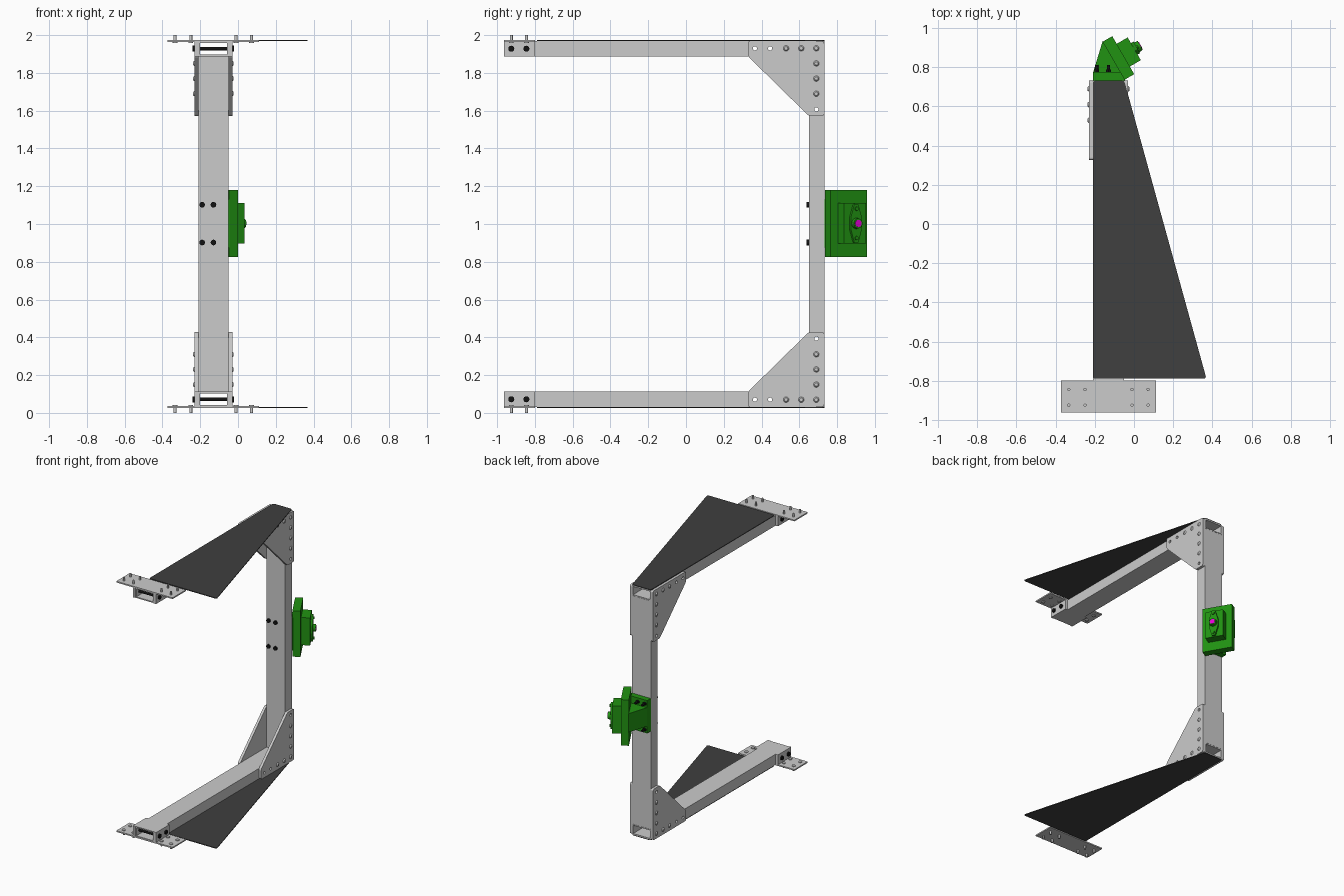
import bpy, bmesh
from mathutils import Vector, Matrix

if "Cube" in bpy.data.objects:
    bpy.data.objects.remove(bpy.data.objects["Cube"])


def material(name, rgb):
    m = bpy.data.materials.new(name)
    m.diffuse_color = (*rgb, 1)
    m.use_nodes = True
    m.node_tree.nodes["Principled BSDF"].inputs["Base Color"].default_value = m.diffuse_color
    return m


DARK = material("dark_sheet", (0.05, 0.05, 0.05))
BLACK = material("black_bolt", (0.006, 0.006, 0.006))
GREEN = material("green_paint", (0.015, 0.29, 0.006))
PINK = material("magenta", (0.8, 0.0, 0.7))


def finish(name, bm, mat=None):
    bmesh.ops.recalc_face_normals(bm, faces=bm.faces)
    me = bpy.data.meshes.new(name)
    bm.to_mesh(me)
    bm.free()
    ob = bpy.data.objects.new(name, me)
    bpy.context.collection.objects.link(ob)
    if mat:
        me.materials.append(mat)
    return ob


def prism(name, pts, lo, hi, axis="z", mat=None, rnd=0, M=None):
    """Extrude a 2D outline along an axis, optionally rounding its corners."""
    bm = bmesh.new()
    put = (lambda p, h: (h, *p)) if axis == "x" else (lambda p, h: (*p, h))
    a = [bm.verts.new(put(p, lo)) for p in pts]
    b = [bm.verts.new(put(p, hi)) for p in pts]
    bm.faces.new(a)
    bm.faces.new(b)
    n = len(pts)
    for i in range(n):
        bm.faces.new((a[i], a[(i + 1) % n], b[(i + 1) % n], b[i]))
    if rnd:
        edges = [bm.edges.get((u, v)) for u, v in zip(a, b)]
        bmesh.ops.bevel(bm, geom=edges, offset=rnd, segments=4, profile=0.5, affect="EDGES")
    if M:
        bm.transform(M)
    return finish(name, bm, mat)


def box(name, x0, x1, y0, y1, z0, z1, mat=None, M=None):
    z0, z1 = sorted((z0, z1))
    return prism(name, [(x0, y0), (x1, y0), (x1, y1), (x0, y1)], z0, z1, mat=mat, M=M)


def add_cyl(bm, p, q, r, sides=16, r2=None):
    p, q = Vector(p), Vector(q)
    rot = (q - p).to_track_quat("Z", "Y").to_matrix().to_4x4()
    bmesh.ops.create_cone(bm, cap_ends=True, segments=sides, radius1=r,
                          radius2=r if r2 is None else r2, depth=(q - p).length,
                          matrix=Matrix.Translation((p + q) / 2) @ rot)


def tube(name, x0, x1, y0, y1, z0, z1, axis):
    """Open-ended hollow rectangular tube."""
    ob = box(name, x0, x1, y0, y1, z0, z1)
    bm = bmesh.new()
    bm.from_mesh(ob.data)
    ends = [f for f in bm.faces if abs(f.normal[axis]) > 0.9]
    bmesh.ops.delete(bm, geom=ends, context="FACES_ONLY")
    bm.to_mesh(ob.data)
    bm.free()
    mod = ob.modifiers.new("wall", "SOLIDIFY")
    mod.thickness, mod.offset = 0.012, -1
    return ob


XL, XR, T = -0.21, -0.05, 0.02
drilled = []
cut = bmesh.new()
rivets, rods, studs = bmesh.new(), bmesh.new(), bmesh.new()

# upright tube
drilled.append(tube("upright_tube", XL, XR, 0.65, 0.732, 0.113, 1.887, 2))

# upper and lower halves, mirrored about z = 1
for s, tag in ((1, "upper"), (-1, "lower")):
    Z = lambda h: 1 + s * h
    zb = sorted((Z(0.888), Z(0.968)))
    drilled.append(tube(tag + "_arm", XL, XR, -0.96, 0.732, *zb, 1))
    # tapered cover sheet
    prism(tag + "_cover_sheet", [(XL, -0.79), (0.37, -0.79), (XR, 0.732), (XL, 0.732)],
          *sorted((Z(0.968), Z(0.974))), mat=DARK, rnd=0.014)
    # corner gussets on both faces
    for x, side in ((XL - T, "left"), (XR, "right")):
        out = [(0.732, Z(0.968)), (0.328, Z(0.968)), (0.328, Z(0.888)),
               (0.65, Z(0.572)), (0.732, Z(0.572))]
        drilled.append(prism(f"{tag}_{side}_gusset", out, x, x + T, "x", rnd=0.012))
        # end bracket cheeks
        prism(f"{tag}_{side}_bracket_cheek",
              [(-0.963, zb[0]), (-0.80, zb[0]), (-0.80, zb[1]), (-0.963, zb[1])], x, x + T, "x")
    # end mounting plate
    box(tag + "_mount_plate", -0.372, 0.112, -0.963, -0.80, Z(0.964), Z(0.974))
    # open holes and rivets in the gussets
    for y, h in ((0.365, 0.93), (0.445, 0.93), (0.69, 0.607)):
        add_cyl(cut, (-0.3, y, Z(h)), (0.05, y, Z(h)), 0.011)
    for y, h in ((0.53, 0.93), (0.61, 0.93), (0.69, 0.93), (0.69, 0.85), (0.69, 0.77), (0.69, 0.69)):
        for x, d in ((XL - T, -1), (XR + T, 1)):
            add_cyl(rivets, (x, y, Z(h)), (x + d * 0.007, y, Z(h)), 0.015, 16, 0.009)
    # bracket cross bolts and mounting studs
    for y in (-0.925, -0.845):
        add_cyl(rods, (XL - T - 0.006, y, Z(0.928)), (XR + T + 0.006, y, Z(0.928)), 0.009)
        for x, d in ((XL - T, -1), (XR + T, 1)):
            add_cyl(rods, (x, y, Z(0.928)), (x + d * 0.01, y, Z(0.928)), 0.016)
        for x in (-0.333, -0.25, -0.01, 0.072):
            add_cyl(studs, (x, y, Z(0.958)), (x, y, Z(1.0)), 0.008)
            add_cyl(studs, (x, y, Z(0.958)), (x, y, Z(0.966)), 0.013)

# bolts through the upright into the green mount
for x in (-0.19, -0.13):
    for z in (0.902, 1.102):
        add_cyl(rods, (x, 0.66, z), (x, 0.638, z), 0.015)
        add_cyl(rods, (x, 0.64, z), (x, 0.812, z), 0.008)
        add_cyl(rods, (x, 0.77, z), (x, 0.79, z), 0.014, 6)

finish("gusset_rivets", rivets)
finish("cross_bolts", rods, BLACK)
finish("mount_studs", studs)
cutter = finish("hole_cutter", cut)
cutter.hide_render = True
cutter.display_type = "WIRE"
for ob in drilled:
    mod = ob.modifiers.new("holes", "BOOLEAN")
    mod.object, mod.operation, mod.solver = cutter, "DIFFERENCE", "EXACT"

# green mount: base plate and wedge
box("mount_base", XL, -0.045, 0.732, 0.776, 0.875, 1.13, GREEN)
prism("mount_wedge", [(XL, 0.77), (-0.16, 0.934), (-0.115, 0.87), (-0.055, 0.765)],
      0.93, 1.075, mat=GREEN)

# tilted head: local x is the outward normal, y runs along the plate
H = Matrix.Translation((-0.055, 0.862, 1.003)) @ Matrix.Rotation(0.5236, 4, "Z")
box("head_plate", -0.057, 0, -0.112, 0.112, -0.178, 0.178, GREEN, H)
box("head_block", 0, 0.065, -0.067, 0.067, -0.107, 0.107, GREEN, H)
prism("bearing_flange", [(-0.012, -0.102), (0.012, -0.102), (0.034, -0.03), (0.034, 0.03),
                         (0.012, 0.102), (-0.012, 0.102), (-0.034, 0.03), (-0.034, -0.03)],
      0.064, 0.08, "x", GREEN, 0.006, H)
hub = bmesh.new()
add_cyl(hub, (0.07, 0, 0), (0.1, 0, 0), 0.03, 24, 0.026)
for z in (-0.078, 0.078):
    add_cyl(hub, (0.078, 0, z), (0.088, 0, z), 0.011, 6)
hub.transform(H)
finish("bearing_hub", hub, GREEN)
shaft = bmesh.new()
add_cyl(shaft, (0.08, 0, 0), (0.103, 0, 0), 0.019, 24)
shaft.transform(H)
finish("shaft_end", shaft, PINK)
